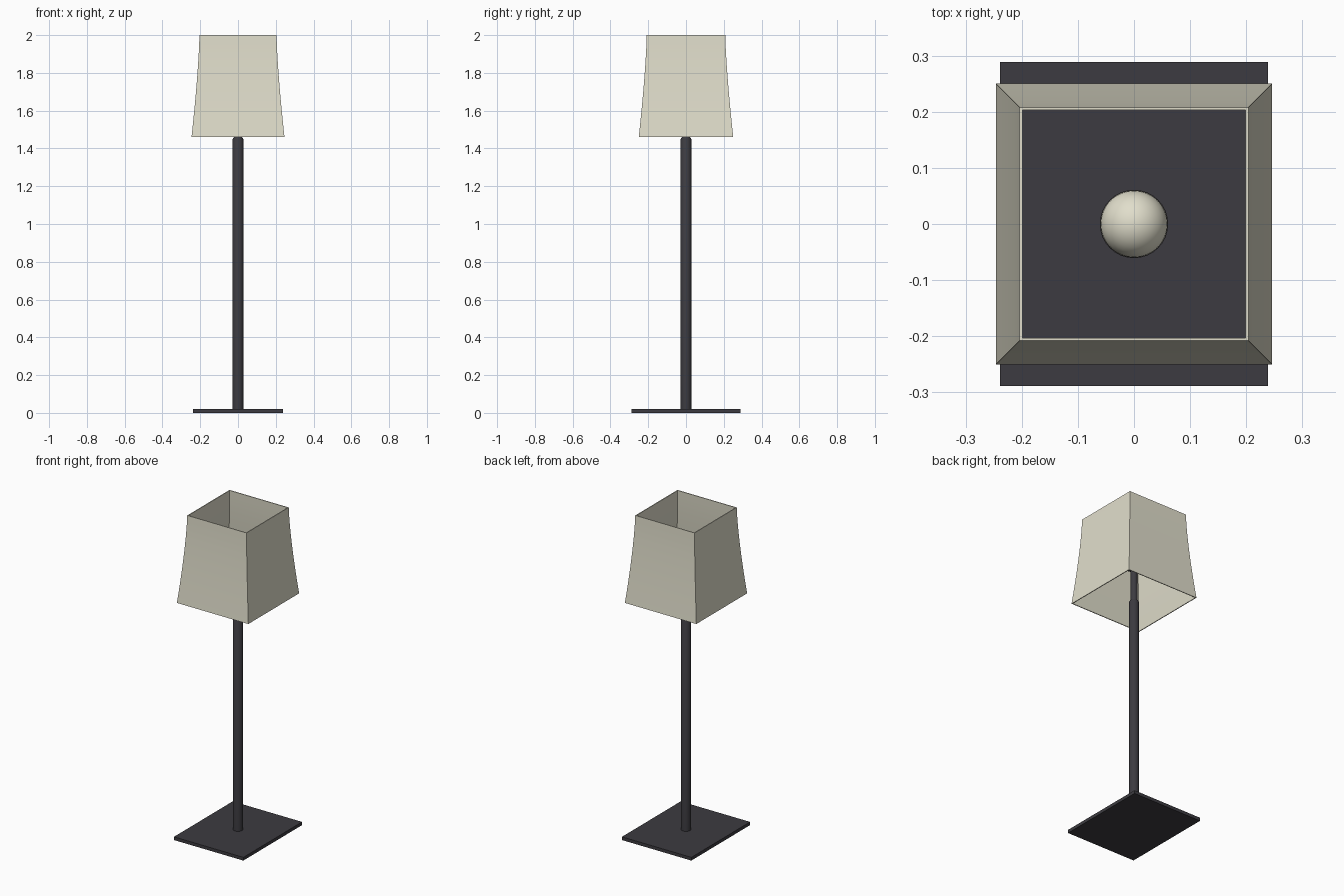
import bpy, bmesh, math

if "Cube" in bpy.data.objects:
    bpy.data.objects.remove(bpy.data.objects["Cube"])


def material(name, rgb):
    m = bpy.data.materials.new(name)
    m.diffuse_color = (*rgb, 1)
    m.use_nodes = True
    m.node_tree.nodes["Principled BSDF"].inputs["Base Color"].default_value = m.diffuse_color
    return m


METAL = material("dark_metal", (0.046, 0.044, 0.052))
CREAM = material("cream_fabric", (0.75, 0.73, 0.60))


def make_object(name, bm, mat, smooth=True):
    bmesh.ops.recalc_face_normals(bm, faces=bm.faces)
    me = bpy.data.meshes.new(name)
    bm.to_mesh(me)
    bm.free()
    me.materials.append(mat)
    ob = bpy.data.objects.new(name, me)
    bpy.context.collection.objects.link(ob)
    if smooth:
        bpy.ops.object.select_all(action='DESELECT')
        ob.select_set(True)
        bpy.context.view_layer.objects.active = ob
        bpy.ops.object.shade_smooth_by_angle(angle=math.radians(35))
    return ob


def loft(name, rings, mat, closed=False):
    """Join rings of points; close into a loop or cap both ends."""
    bm = bmesh.new()
    loops = [[bm.verts.new(p) for p in ring] for ring in rings]
    pairs = list(zip(loops, loops[1:]))
    if closed:
        pairs.append((loops[-1], loops[0]))
    for a, b in pairs:
        n = len(a)
        for i in range(n):
            j = (i + 1) % n
            bm.faces.new((a[i], a[j], b[j], b[i]))
    if not closed:
        bm.faces.new(loops[0])
        bm.faces.new(loops[-1])
    return make_object(name, bm, mat)


def circle(r, z, n=32):
    return [(r * math.cos(2 * math.pi * i / n), r * math.sin(2 * math.pi * i / n), z)
            for i in range(n)]


def rect(hx, hy, z):
    return [(-hx, -hy, z), (hx, -hy, z), (hx, hy, z), (-hx, hy, z)]


# rectangular foot plate
loft("base_plate", [rect(0.239, 0.289, 0), rect(0.239, 0.289, 0.02)], METAL)

# pole with chamfered top, thinner inner rod and lamp holder
loft("pole", [circle(0.028, 0.015), circle(0.028, 1.45), circle(0.022, 1.46)], METAL)
loft("inner_rod", [circle(0.019, 1.45), circle(0.019, 1.69)], METAL)
loft("bulb_socket", [circle(0.061, 1.68), circle(0.061, 1.75)], METAL)

# round bulb
bm = bmesh.new()
bmesh.ops.create_uvsphere(bm, u_segments=32, v_segments=16, radius=0.06)
bmesh.ops.translate(bm, verts=bm.verts, vec=(0, 0, 1.77))
make_object("bulb", bm, CREAM)

# open thin-walled shade, flaring gently towards the bottom
STEPS = 8


def shade_ring(t, inset):
    flare = 0.042 * t ** 1.4
    return rect(0.204 + flare - inset, 0.208 + flare - inset, 2.0 - 0.54 * t)


outer = [shade_ring(i / STEPS, 0) for i in range(STEPS + 1)]
inner = [shade_ring(i / STEPS, 0.005) for i in range(STEPS, -1, -1)]
loft("lamp_shade", outer + inner, CREAM, closed=True)
